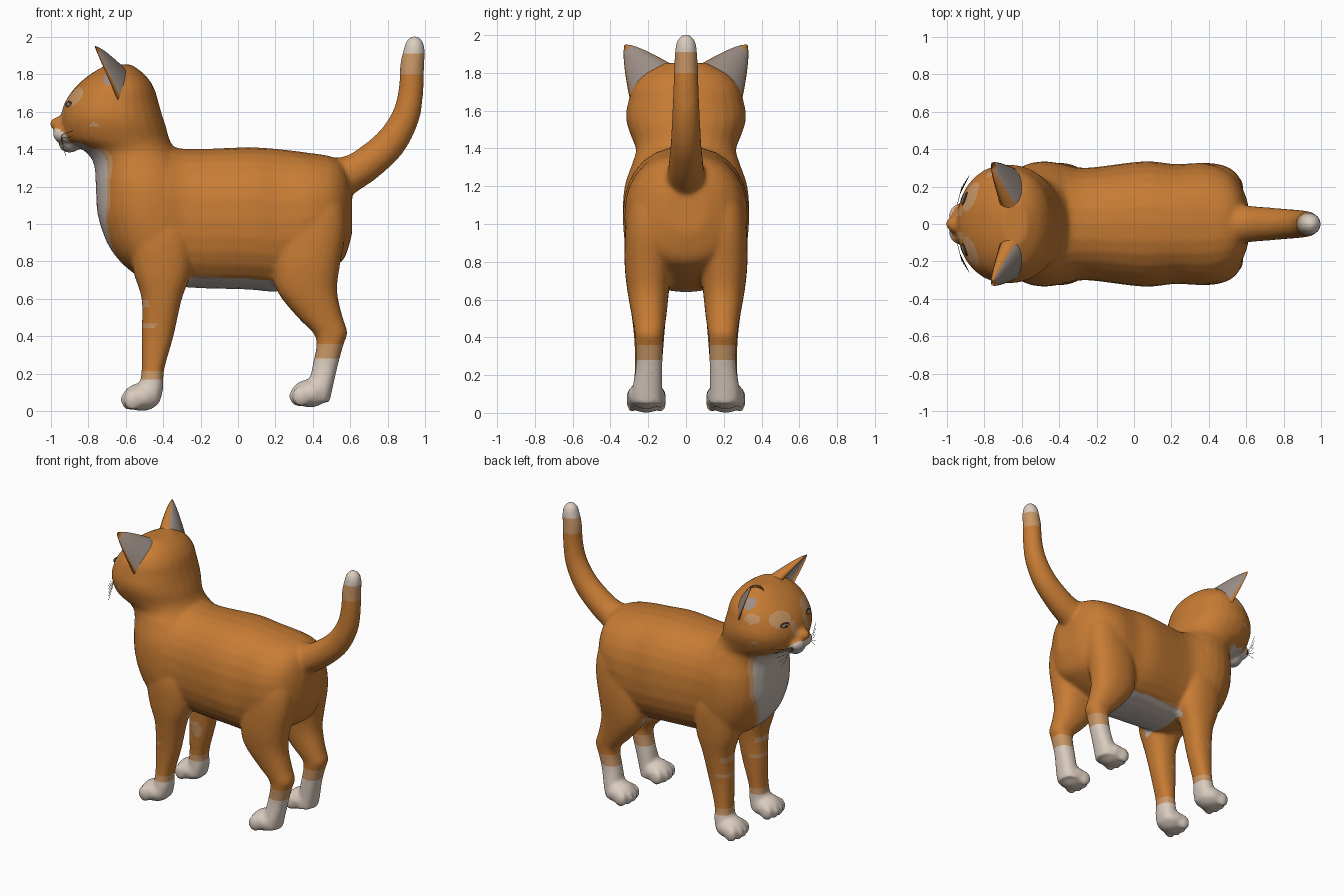
import bpy, bmesh, math
from mathutils import Vector, Matrix

cube = bpy.data.objects.get("Cube")
if cube:
    bpy.data.objects.remove(cube)

# Colours
COLOURS = {
    "orange_fur": (0.57, 0.20, 0.034),
    "white_fur": (0.70, 0.60, 0.52),
    "grey_fur": (0.54, 0.47, 0.425),
    "tan_fur": (0.59, 0.31, 0.135),
    "ear_lining": (0.33, 0.27, 0.24),
    "eye_olive": (0.22, 0.19, 0.12),
    "dark_brown": (0.03, 0.02, 0.015),
    "nose_pink": (0.52, 0.27, 0.17),
}
MATS = {}
for name, rgb in COLOURS.items():
    m = bpy.data.materials.new(name)
    m.use_nodes = True
    m.diffuse_color = (*rgb, 1)
    m.node_tree.nodes["Principled BSDF"].inputs["Base Color"].default_value = (*rgb, 1)
    MATS[name] = m
ORANGE, WHITE, GREY, TAN, LINING = range(5)


def make_object(name, bm, mats):
    mesh = bpy.data.meshes.new(name)
    bm.to_mesh(mesh)
    bm.free()
    for m in mats:
        mesh.materials.append(MATS[m])
    mesh.polygons.foreach_set("use_smooth", [True] * len(mesh.polygons))
    obj = bpy.data.objects.new(name, mesh)
    bpy.context.collection.objects.link(obj)
    return obj


def spline(points, steps=4):
    """Smooth curve through stations of any length."""
    pts = [points[0]] + list(points) + [points[-1]]
    out = []
    for a, b, c, d in zip(pts, pts[1:], pts[2:], pts[3:]):
        for k in range(steps):
            t = k / steps
            out.append([q + 0.5 * t * (r - p + t * (2 * p - 5 * q + 4 * r - s + t * (3 * (q - r) + s - p)))
                        for p, q, r, s in zip(a, b, c, d)])
    return out + [list(points[-1])]


def loft(bm, stations, sides=28, power=2.3):
    """Skin rings (x, y, z, half length, half width, tilt in degrees)."""
    rings = []
    for x, y, z, a, w, tilt in spline(stations):
        d = Vector((math.cos(math.radians(tilt)), 0, math.sin(math.radians(tilt))))
        ring = []
        for i in range(sides):
            t = math.tau * i / sides
            c, s = math.cos(t), math.sin(t)
            u = math.copysign(abs(c) ** (2 / power), c) * a
            v = math.copysign(abs(s) ** (2 / power), s) * w
            ring.append(bm.verts.new(Vector((x, y + v, z)) + d * u))
        rings.append(ring)
    for lo, hi in zip(rings, rings[1:]):
        for i in range(sides):
            j = (i + 1) % sides
            bm.faces.new((lo[i], lo[j], hi[j], hi[i]))
    bm.faces.new(rings[0][::-1])
    bm.faces.new(rings[-1])


def blob(bm, centre, radii, turn=0):
    mat = Matrix.Translation(centre) @ Matrix.Rotation(turn, 4, 'Z') @ Matrix.Diagonal((*radii, 1))
    bmesh.ops.create_uvsphere(bm, u_segments=20, v_segments=12, radius=1, matrix=mat)


bm = bmesh.new()

# Torso: x, bottom, top, half width
torso = [(-0.62, 0.95, 1.25, 0.16), (-0.5, 0.76, 1.39, 0.30), (-0.4, 0.69, 1.42, 0.325), (-0.26, 0.66, 1.40, 0.30),
         (0.05, 0.65, 1.41, 0.335), (0.22, 0.64, 1.40, 0.32), (0.38, 0.70, 1.38, 0.325),
         (0.5, 0.76, 1.36, 0.285), (0.57, 0.82, 1.31, 0.21), (0.61, 0.95, 1.2, 0.11)]
loft(bm, [(x, 0, (b + t) / 2, (t - b) / 2, w, 90) for x, b, t, w in torso])

# Chest, neck and head: z, front, back, half width
head = [(0.73, -0.55, -0.32, 0.18), (0.8, -0.63, -0.25, 0.28), (0.9, -0.70, -0.2, 0.32),
        (1.05, -0.75, -0.2, 0.335), (1.2, -0.76, -0.22, 0.325), (1.32, -0.77, -0.27, 0.285),
        (1.39, -0.82, -0.33, 0.265), (1.45, -0.92, -0.365, 0.285), (1.52, -0.945, -0.385, 0.31),
        (1.58, -0.945, -0.405, 0.318), (1.65, -0.925, -0.425, 0.305), (1.73, -0.87, -0.45, 0.28),
        (1.8, -0.79, -0.50, 0.215), (1.852, -0.70, -0.57, 0.11)]
loft(bm, [((f + b) / 2, 0, z, (b - f) / 2, w, 0) for z, f, b, w in head], power=2.15)

# Muzzle, nose bridge and chin
blob(bm, (-0.945, 0, 1.535), (0.062, 0.05, 0.04))
blob(bm, (-0.90, 0, 1.43), (0.06, 0.07, 0.05))
for s in (1, -1):
    blob(bm, (-0.93, 0.045 * s, 1.48), (0.06, 0.065, 0.05))

# Legs and paws: z, front, back, y, half width
fore = [(0.04, -0.55, -0.42, 0.205, 0.085), (0.12, -0.53, -0.40, 0.205, 0.08), (0.22, -0.515, -0.395, 0.2, 0.072),
        (0.4, -0.515, -0.345, 0.195, 0.08), (0.6, -0.515, -0.30, 0.2, 0.1), (0.75, -0.56, -0.25, 0.2, 0.12),
        (0.95, -0.58, -0.25, 0.2, 0.125), (1.12, -0.53, -0.32, 0.19, 0.09)]
hind = [(0.05, 0.33, 0.49, 0.205, 0.085), (0.12, 0.37, 0.505, 0.205, 0.08), (0.25, 0.4, 0.535, 0.195, 0.07),
        (0.36, 0.42, 0.565, 0.195, 0.072), (0.42, 0.4, 0.585, 0.195, 0.077), (0.5, 0.32, 0.56, 0.195, 0.09),
        (0.64, 0.21, 0.53, 0.2, 0.11), (0.78, 0.19, 0.545, 0.2, 0.125), (0.95, 0.21, 0.575, 0.19, 0.133),
        (1.1, 0.26, 0.57, 0.17, 0.13), (1.22, 0.34, 0.52, 0.15, 0.08)]
for s in (1, -1):
    for leg, paw_x, floor in ((fore, -0.515, 0), (hind, 0.385, 0.02)):
        loft(bm, [((f + b) / 2, y * s, z, (b - f) / 2, w, 0) for z, f, b, y, w in leg])
        blob(bm, (paw_x, 0.21 * s, floor + 0.075), (0.1, 0.1, 0.075))
        for k in (-1.5, -0.5, 0.5, 1.5):
            blob(bm, (paw_x - 0.065 + 0.008 * k * k, 0.21 * s + 0.05 * k, floor + 0.06), (0.05, 0.03, 0.056))

# Tail
loft(bm, [(0.46, 0, 1.22, 0.14, 0.13, 110), (0.6, 0, 1.268, 0.1, 0.1, 115), (0.7, 0, 1.33, 0.092, 0.09, 128),
          (0.82, 0, 1.44, 0.085, 0.08, 138), (0.898, 0, 1.58, 0.074, 0.073, 158), (0.925, 0, 1.72, 0.066, 0.067, 172),
          (0.93, 0, 1.84, 0.065, 0.063, 176), (0.942, 0, 1.93, 0.057, 0.057, 176),
          (0.943, 0, 1.975, 0.045, 0.045, 180), (0.943, 0, 2.003, 0.018, 0.018, 180)], power=2)

# Fuse the parts into one smooth body
body = make_object("body", bm, list(COLOURS)[:5])
fuse = body.modifiers.new("fuse", 'REMESH')
fuse.mode, fuse.voxel_size = 'VOXEL', 0.0125
soften = body.modifiers.new("soften", 'SMOOTH')
soften.factor, soften.iterations = 0.5, 8
bpy.context.view_layer.update()
fused = bpy.data.meshes.new_from_object(body.evaluated_get(bpy.context.evaluated_depsgraph_get()))
bpy.data.objects.remove(body)
bm = bmesh.new()
bm.from_mesh(fused)

# Clean colour edges on paws and tail
for z in (0.17, 0.215, 0.28, 0.36, 1.8, 1.91):
    bmesh.ops.bisect_plane(bm, geom=bm.verts[:] + bm.edges[:] + bm.faces[:], plane_co=(0, 0, z), plane_no=(0, 0, 1))
bm.normal_update()


def near(p, centre, radii):
    return sum(((abs(a) if i == 1 else a) - c) ** 2 / r ** 2
               for i, (a, c, r) in enumerate(zip(p, centre, radii))) < 1


def fur(p, n):
    x, y, z = p.x, abs(p.y), p.z
    if x > 0.8 and z > 1.8:
        return WHITE if z > 1.91 else TAN
    if z < 0.36 and x > 0:
        return WHITE if z < 0.28 else TAN
    if z < 0.215:
        return WHITE if z < 0.17 else TAN
    # Leg stripes, and patches inside one foreleg
    if x < -0.3 and z < 0.62:
        low = abs(z - 0.455) < 0.011 and x < -0.42 and n.x < -0.1
        high = abs(z - 0.575) < 0.02 and n.x < -0.6
        inner = p.y > 0 and n.y < -0.3 and any(
            near(p, (cx, 0.13, cz), (0.035, 0.1, h)) for cx, cz, h in ((-0.45, 0.56, 0.02), (-0.42, 0.42, 0.06)))
        return TAN if low or high or inner else ORANGE
    # Belly
    if -0.28 < x < 0.24 and z < 0.75 and y < 0.2:
        return GREY if z < 0.71 else TAN if z < 0.735 else ORANGE
    # Bib
    if x < -0.5 and 0.76 < z < 1.4:
        width = 0.21 * min(1, (z - 0.74) / 0.36) ** 0.7
        return GREY if y < width else TAN if y < width + 0.025 else ORANGE
    # Face
    if z > 1.36 and x < -0.6:
        if near(p, (-0.68, 0.21, 1.755), (0.05, 0.06, 0.055)):
            return LINING
        if z < 1.435 and x < -0.77 and y < 0.18:
            return GREY
        if near(p, (-0.95, 0.04, 1.465), (0.08, 0.085, 0.05)):
            return WHITE
        if near(p, (-0.88, 0.15, 1.68), (0.09, 0.085, 0.055)) or near(p, (-0.76, 0.25, 1.53), (0.04, 0.06, 0.015)):
            return TAN
        if near(p, (-0.93, 0.065, 1.6), (0.06, 0.025, 0.06)):
            return TAN
        if p.y > 0 and near(p, (-0.73, 0.24, 1.69), (0.06, 0.08, 0.04)):
            return TAN
    return ORANGE


for f in bm.faces:
    f.material_index = fur(f.calc_center_median(), f.normal)
make_object("body", bm, list(COLOURS)[:5])


def mirror(obj):
    obj.modifiers.new("mirror", 'MIRROR').use_axis = (False, True, False)


# Ears: cupped shells open to the front and side
bm = bmesh.new()
base, tip = Vector((-0.67, 0.2, 1.765)), Vector((-0.765, 0.325, 1.95))
across, back = Vector((0.035, 0.095, -0.08)), Vector((0.08, -0.045, 0.045))
rows = []
for i in range(13):
    t = -0.35 + 1.34 * i / 12
    rows.append([bm.verts.new(base.lerp(tip, t) + (1 - t) ** 0.75 * (across * math.sin(a) + back * math.cos(a)))
                 for a in (math.radians(-100 + 200 * j / 14) for j in range(15))])
for lo, hi in zip(rows, rows[1:]):
    for j in range(14):
        bm.faces.new((lo[j], hi[j], hi[j + 1], lo[j + 1]))
# Line the cup, leaving an orange rim
bmesh.ops.solidify(bm, geom=bm.faces[:], thickness=0.014)
bm.normal_update()
for f in bm.faces:
    c = f.calc_center_median()
    t = (c - base).dot(tip - base) / (tip - base).length_squared
    inward = f.normal.dot(base.lerp(tip, t) - c) > 0
    rim = abs((c - base.lerp(tip, t)).dot(across)) > 0.85 * across.length_squared * (1 - t) ** 0.75
    f.material_index = int(inward and not rim and t < 0.85)
mirror(make_object("ears", bm, ["orange_fur", "ear_lining"]))

# Eyes and nose
for name, mat, centre, radii in (
        ("eyelids", "dark_brown", (-0.902, 0.135, 1.638), (0.012, 0.038, 0.019)),
        ("eyes", "eye_olive", (-0.904, 0.135, 1.637), (0.016, 0.033, 0.015)),
        ("pupils", "dark_brown", (-0.911, 0.137, 1.637), (0.011, 0.008, 0.012))):
    bm = bmesh.new()
    blob(bm, centre, radii, turn=-0.35)
    mirror(make_object(name, bm, [mat]))
bm = bmesh.new()
blob(bm, (-0.985, 0, 1.535), (0.017, 0.026, 0.016))
make_object("nose", bm, ["nose_pink"])

# Whiskers
curve = bpy.data.curves.new("whiskers", 'CURVE')
curve.dimensions, curve.bevel_depth, curve.bevel_resolution = '3D', 0.0013, 0
for s in (1, -1):
    for k in range(5):
        line = curve.splines.new('POLY')
        line.points.add(2)
        for q, (x, y, z) in zip(line.points, ((-0.95, 0.08, 1.47), (-0.93, 0.16, 1.48 - 0.02 * k),
                                              (-0.88 - 0.01 * k, 0.26 - 0.015 * k, 1.5 - 0.034 * k))):
            q.co = (x, y * s, z, 1)
curve.materials.append(MATS["dark_brown"])
bpy.context.collection.objects.link(bpy.data.objects.new("whiskers", curve))
